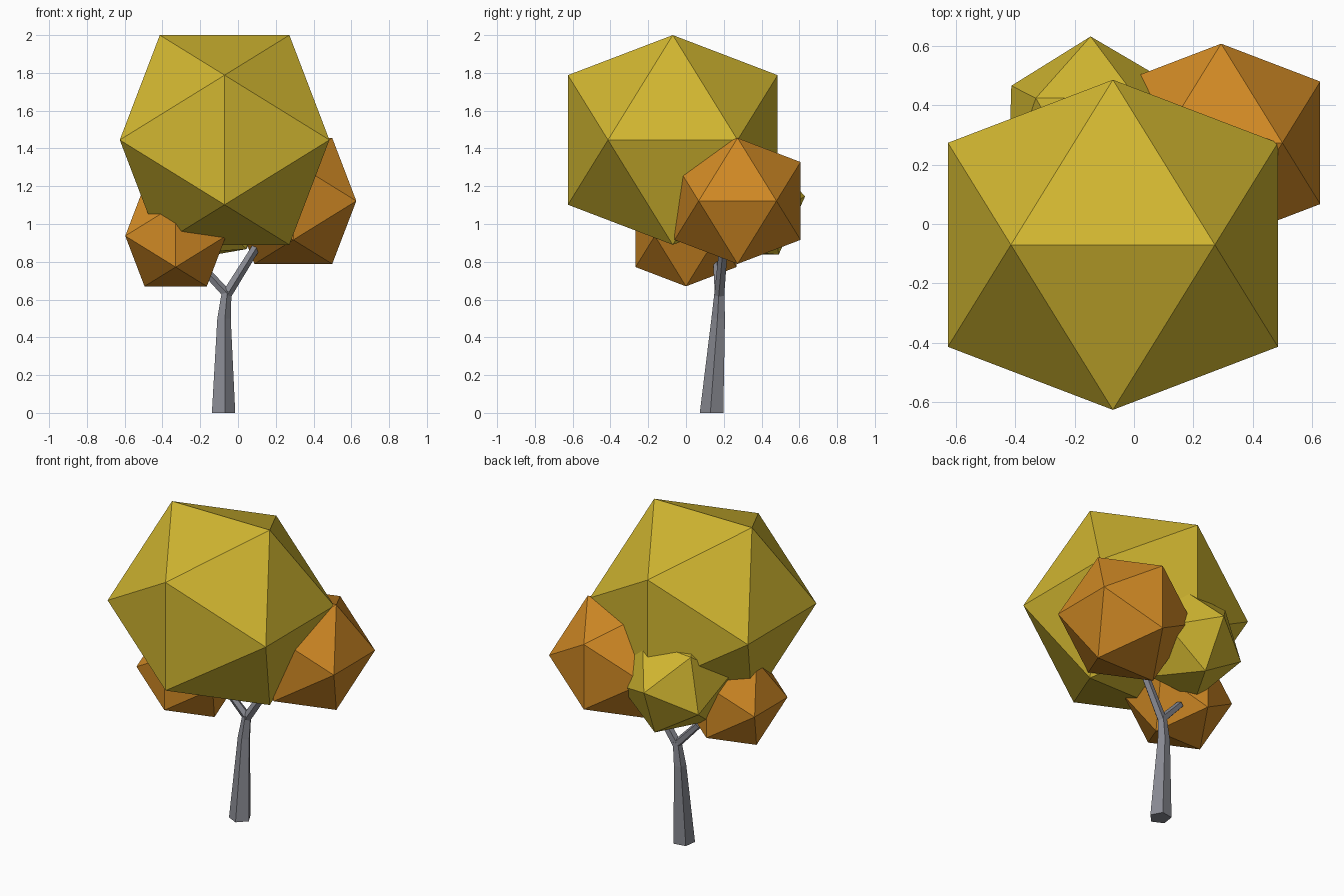
import bpy, bmesh, math
from mathutils import Vector, Matrix

if "Cube" in bpy.data.objects:
    bpy.data.objects.remove(bpy.data.objects["Cube"])

PHI = (1 + 5 ** 0.5) / 2


def material(name, rgb):
    m = bpy.data.materials.new(name)
    m.diffuse_color = (*rgb, 1)
    m.use_nodes = True
    m.node_tree.nodes["Principled BSDF"].inputs["Base Color"].default_value = m.diffuse_color
    return m


yellow = material("yellow leaves", (0.64, 0.47, 0.03))
orange = material("orange leaves", (0.63, 0.25, 0.018))
bark = material("grey bark", (0.25, 0.255, 0.29))


def finish(bm, name, mat):
    bmesh.ops.recalc_face_normals(bm, faces=bm.faces[:])
    me = bpy.data.meshes.new(name)
    bm.to_mesh(me)
    bm.free()
    me.materials.append(mat)
    ob = bpy.data.objects.new(name, me)
    bpy.context.collection.objects.link(ob)


# Leaf clump: icosahedron resting on a two-fold axis; half is half its edge length
def clump(name, centre, half, mat, rot=Matrix.Identity(3)):
    bm = bmesh.new()
    for s in (-1, 1):
        for t in (-PHI, PHI):
            for p in ((s, 0, t), (0, t, s), (t, s, 0)):
                bm.verts.new(Vector(centre) + rot @ (Vector(p) * half))
    bmesh.ops.convex_hull(bm, input=bm.verts[:])
    finish(bm, name, mat)


# Five-sided limb lofted through (x, y, z, radius) stations
def limb(name, stations, upright=False):
    bm = bmesh.new()
    pts = [Vector(s[:3]) for s in stations]
    axis = Vector((0, 0, 1)) if upright else pts[-1] - pts[0]
    q = Vector((0, 0, 1)).rotation_difference(axis)
    rings = []
    for p, s in zip(pts, stations):
        ring = []
        for i in range(5):
            a = math.radians(280 + 72 * i)
            ring.append(bm.verts.new(p + q @ Vector((math.cos(a), math.sin(a), 0)) * s[3]))
        rings.append(ring)
    for lo, hi in zip(rings, rings[1:]):
        for i in range(5):
            j = (i + 1) % 5
            bm.faces.new((lo[i], lo[j], hi[j], hi[i]))
    bm.faces.new(rings[0][::-1])
    bm.faces.new(rings[-1])
    finish(bm, name, bark)


# Rotation that lays the back clump on a triangular face, tilted slightly
up = Vector((1, 1, 1)).normalized()
u = Vector((1, 0, PHI))
u = (u - u.dot(up) * up).normalized()
lay = Matrix((u, up.cross(u), up))
tilt = (Matrix.Rotation(-0.07, 3, 'Y') @ Matrix.Rotation(-0.06, 3, 'X')
        @ Matrix.Rotation(math.radians(150), 3, 'Z') @ lay)

# Crown
clump("main_crown", (-0.071, -0.07, 1.445), 0.343, yellow)
clump("right_clump", (0.293, 0.273, 1.122), 0.206, orange)
clump("left_clump", (-0.33, 0.0, 0.937), 0.165, orange)
clump("back_clump", (-0.143, 0.31, 1.105), 0.17, yellow, tilt)

# Trunk and fork
limb("trunk", [(-0.08, 0.138, 0, 0.066), (-0.076, 0.172, 0.5, 0.038),
               (-0.061, 0.178, 0.645, 0.027)], upright=True)
limb("right_branch", [(-0.062, 0.177, 0.625, 0.028), (0.1, 0.2, 0.885, 0.024)])
limb("left_branch", [(-0.055, 0.178, 0.625, 0.026), (-0.205, 0.166, 0.785, 0.022)])
